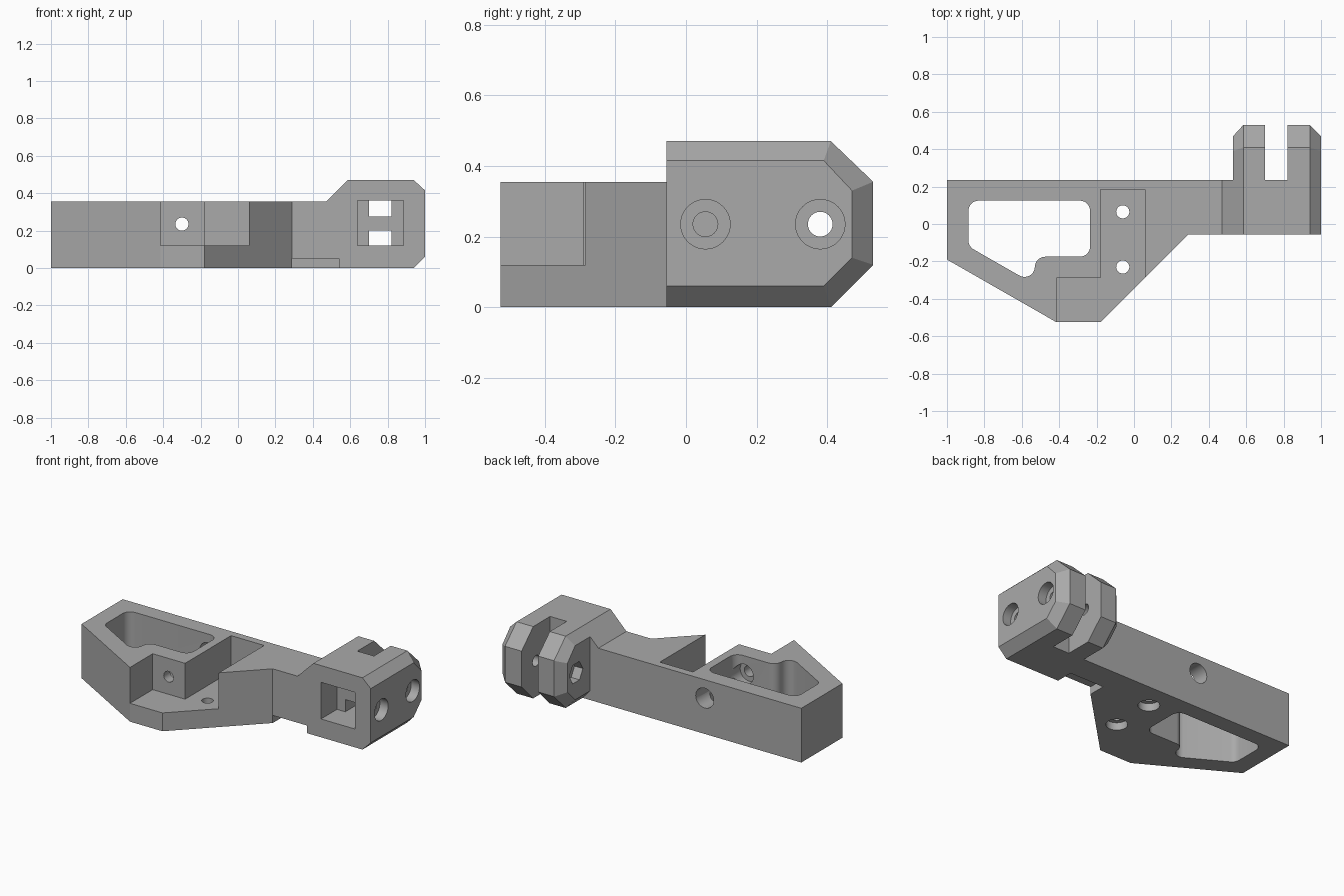
import bpy, bmesh, math
from mathutils import Vector, Matrix

cube = bpy.data.objects.get("Cube")
if cube:
    bpy.data.objects.remove(cube, do_unlink=True)

grey = bpy.data.materials.new("mid grey")
grey.use_nodes = True
grey.diffuse_color = (0.4, 0.4, 0.4, 1)
grey.node_tree.nodes["Principled BSDF"].inputs["Base Color"].default_value = (0.4, 0.4, 0.4, 1)


def loft(name, sections):
    """Solid skinned through matching closed sections."""
    bm = bmesh.new()
    rings = [[bm.verts.new(p) for p in s] for s in sections]
    n = len(rings[0])
    for a, b in zip(rings, rings[1:]):
        for i in range(n):
            j = (i + 1) % n
            bm.faces.new((a[i], a[j], b[j], b[i]))
    bm.faces.new(rings[0])
    bm.faces.new(rings[-1])
    bmesh.ops.recalc_face_normals(bm, faces=bm.faces)
    mesh = bpy.data.meshes.new(name)
    bm.to_mesh(mesh)
    bm.free()
    mesh.materials.append(grey)
    ob = bpy.data.objects.new(name, mesh)
    bpy.context.collection.objects.link(ob)
    return ob


def prism_z(name, pts, z0, z1):
    return loft(name, [[(x, y, z) for x, y in pts] for z in (z0, z1)])


def prism_y(name, pts, y0, y1):
    return loft(name, [[(x, y, z) for x, z in pts] for y in (y0, y1)])


def box(name, x0, x1, y0, y1, z0, z1):
    return prism_z(name, [(x0, y0), (x1, y0), (x1, y1), (x0, y1)], z0, z1)


def rod(name, start, end, radius, sides=40):
    a, b = Vector(start), Vector(end)
    turn = (b - a).to_track_quat('Z', 'Y').to_matrix()
    ring = [turn @ Vector((radius * math.cos(t), radius * math.sin(t), 0))
            for t in (2 * math.pi * i / sides for i in range(sides))]
    return loft(name, [[a + v for v in ring], [b + v for v in ring]])


def rounded(corners, radius, steps=8):
    """Replace each corner of a polygon by a tangent arc."""
    out = []
    for i, c in enumerate(corners):
        c = Vector(c)
        u = (Vector(corners[i - 1]) - c).normalized()
        v = (Vector(corners[(i + 1) % len(corners)]) - c).normalized()
        half = u.angle(v) / 2
        centre = c + (u + v).normalized() * radius / math.sin(half)
        start = c + u * radius / math.tan(half) - centre
        end = c + v * radius / math.tan(half) - centre
        sweep = start.angle_signed(end)
        for k in range(steps + 1):
            out.append(centre + Matrix.Rotation(-sweep * k / steps, 2) @ start)
    return out


def combine(target, tool, operation):
    mod = target.modifiers.new(operation.title(), 'BOOLEAN')
    mod.operation, mod.solver, mod.object = operation, 'EXACT', tool
    bpy.context.view_layer.objects.active = target
    bpy.ops.object.modifier_apply(modifier=mod.name)
    bpy.data.objects.remove(tool, do_unlink=True)


# Frame plate with the arm
FRONT, BACK, TOP = -0.055, 0.235, 0.355
bracket = prism_z("bracket", [(-1, BACK), (-1, -0.19), (-0.415, -0.525), (-0.18, -0.525),
                              (0.29, FRONT), (0.47, FRONT), (0.47, BACK)], 0, TOP)

# Ramp from the arm up to the hinge
ramp = prism_y("ramp", [(0.4, 0), (0.7, 0), (0.7, 0.47), (0.585, 0.47), (0.47, TOP), (0.4, TOP)],
               FRONT, BACK)

# Hinge block, chamfered on both sides and at the back
outer = [(FRONT, 0), (0.41, 0), (0.53, 0.12), (0.53, 0.355), (0.41, 0.47), (FRONT, 0.47)]
inner = [(FRONT, 0.06), (0.39, 0.06), (0.47, 0.14), (0.47, 0.33), (0.39, 0.415), (FRONT, 0.415)]
hinge = loft("hinge", [[(x, y, z) for y, z in s] for x, s in
                       ((0.53, inner), (0.585, outer), (0.94, outer), (1, inner))])
combine(ramp, hinge, 'UNION')
combine(bracket, ramp, 'UNION')

MID = 0.235
cutters = [
    # Lightening window
    prism_z("window", rounded([(-0.885, 0.125), (-0.235, 0.125), (-0.235, -0.175),
                               (-0.53, -0.175), (-0.53, -0.323), (-0.885, -0.12)], 0.055), -0.1, 0.5),
    # Stepped seat open to the front
    prism_z("seat", [(-0.415, -0.7), (0.06, -0.7), (0.06, 0.185), (-0.18, 0.185),
                     (-0.18, -0.29), (-0.415, -0.29)], 0.12, 0.5),
    # Relief under the arm
    box("relief", 0.29, 0.54, -0.2, 0.06, -0.1, 0.05),
    # Hinge slot and front pocket
    box("slot", 0.70, 0.82, BACK, 0.7, -0.1, 0.6),
    box("pocket", 0.64, 0.885, -0.2, 0.11, 0.12, 0.36),
    # Cross bolt with driver access from the back
    rod("bolt_hole", (-0.3, -0.4, MID), (-0.3, 0, MID), 0.035),
    rod("bolt_access", (-0.3, -0.225, MID), (-0.3, 0.4, MID), 0.065),
    # Hinge pin, its head and its nut trap
    rod("pin_hole", (0.4, 0.38, MID), (1.1, 0.38, MID), 0.035),
    rod("pin_head", (0.94, 0.38, MID), (1.1, 0.38, MID), 0.07),
    rod("nut_trap", (0.4, 0.38, MID), (0.59, 0.38, MID), 0.07, 6),
    # Side screw into the pocket
    rod("side_hole", (0.75, 0.055, MID), (1.1, 0.055, MID), 0.035),
    rod("side_head", (0.94, 0.055, MID), (1.1, 0.055, MID), 0.07),
]
# Two windows from the pocket into the slot
for z0, z1 in ((0.12, 0.2), (0.275, 0.36)):
    cutters.append(box("slot_window", 0.70, 0.82, 0.05, 0.3, z0, z1))
# Vertical mounting holes with counterbores below
for y in (0.065, -0.23):
    cutters.append(rod("mount_hole", (-0.06, y, -0.1), (-0.06, y, 0.3), 0.035))
    cutters.append(rod("mount_head", (-0.06, y, -0.1), (-0.06, y, 0.05), 0.065))
for cutter in cutters:
    combine(bracket, cutter, 'DIFFERENCE')

bpy.ops.object.select_all(action='DESELECT')
bracket.select_set(True)
bpy.context.view_layer.objects.active = bracket
bpy.ops.object.shade_smooth_by_angle(angle=math.radians(25))
